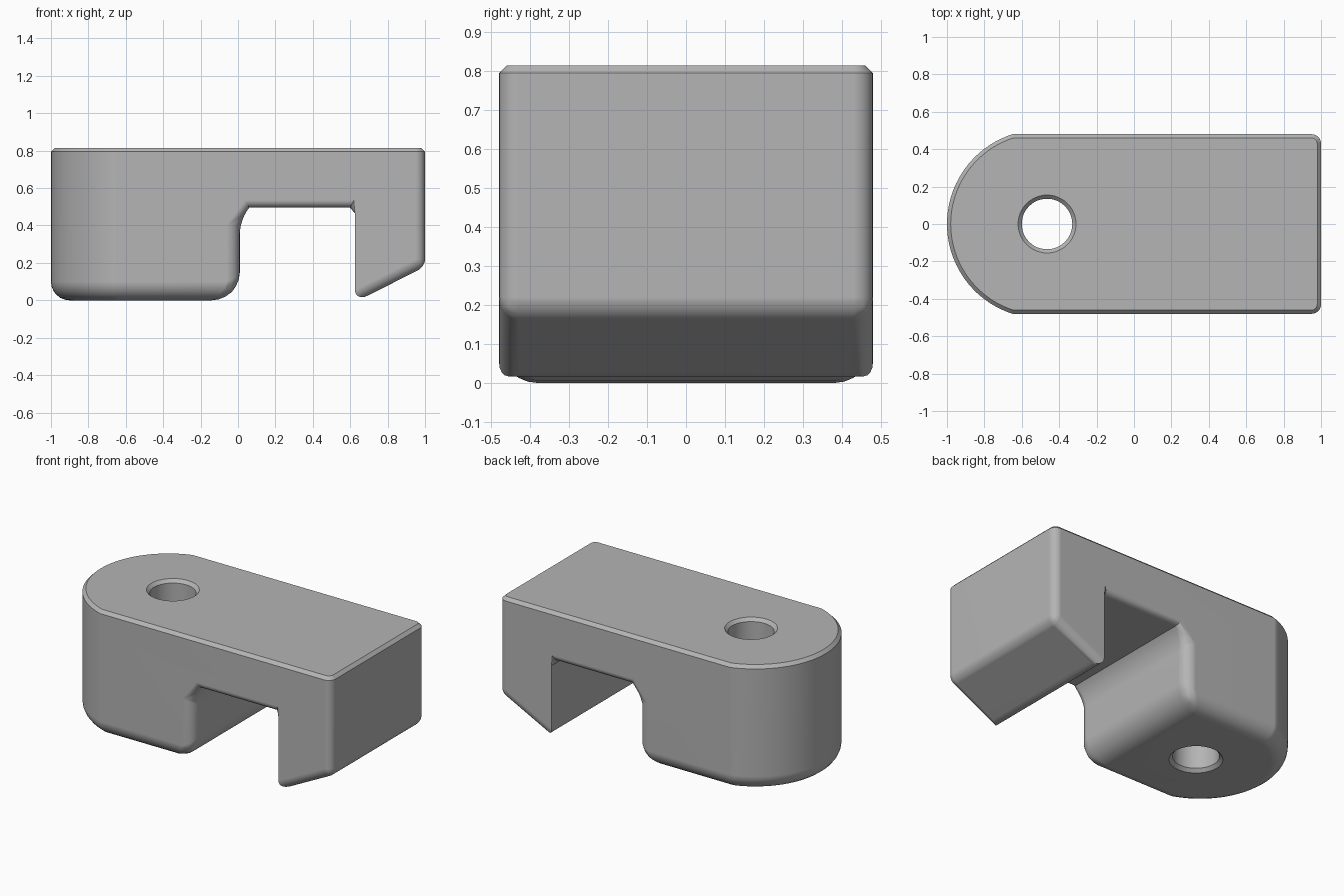
import bpy, bmesh, math

cube = bpy.data.objects.get("Cube")
if cube:
    bpy.data.objects.remove(cube, do_unlink=True)

HALF, TOP = 0.48, 0.815          # half width and height of the body
WALL, HOOK, TIP = 0.01, 0.625, -0.01   # slot wall, hook wall, hook tip height

grey = bpy.data.materials.new("plain grey")
grey.use_nodes = True
grey.diffuse_color = (0.46, 0.46, 0.46, 1)
grey.node_tree.nodes["Principled BSDF"].inputs["Base Color"].default_value = (0.46, 0.46, 0.46, 1)


def make_object(name, bm):
    bmesh.ops.recalc_face_normals(bm, faces=bm.faces)
    mesh = bpy.data.meshes.new(name)
    bm.to_mesh(mesh)
    bm.free()
    mesh.materials.append(grey)
    obj = bpy.data.objects.new(name, mesh)
    bpy.context.collection.objects.link(obj)
    return obj


def prism(name, points, move):
    bm = bmesh.new()
    face = bm.faces.new([bm.verts.new(p) for p in points])
    new = bmesh.ops.extrude_face_region(bm, geom=[face])["geom"]
    bmesh.ops.translate(bm, vec=move, verts=[v for v in new if isinstance(v, bmesh.types.BMVert)])
    return make_object(name, bm)


def apply(obj, modifier):
    bpy.ops.object.select_all(action="DESELECT")
    bpy.context.view_layer.objects.active = obj
    obj.select_set(True)
    bpy.ops.object.modifier_apply(modifier=modifier.name)


def boolean(obj, other, operation):
    mod = obj.modifiers.new("cut", "BOOLEAN")
    mod.operation, mod.solver, mod.object = operation, "EXACT", other
    apply(obj, mod)
    bpy.data.objects.remove(other, do_unlink=True)


def near(a, b):
    return abs(a - b) < 0.002


# Plan: straight sides with one arched end
radius = 0.504
centre = radius - 1
spread = math.asin(HALF / radius)
plan = [(1, -HALF, -0.2), (1, HALF, -0.2)]
for i in range(41):
    a = math.pi - spread + 2 * spread * i / 40
    plan.append((centre + radius * math.cos(a), radius * math.sin(a), -0.2))
body = prism("clamp_body", plan, (0, 0, TOP + 0.2))

# Side profile: block, chamfered slot and sloping hook
slope = (0.18 - TIP) / (1 - HOOK)
side = [(-1.2, 0), (WALL, 0), (WALL, 0.43), (0.06, 0.495), (0.6, 0.495), (HOOK, 0.465),
        (HOOK, TIP), (1.1, 0.18 + slope * 0.1), (1.1, 1), (-1.2, 1)]
profile = prism("side_profile", [(x, -0.7, z) for x, z in side], (0, 1.4, 0))
boolean(body, profile, "INTERSECT")


def rounding(a, b):
    """Fillet width for the edge between two points."""
    low = min(a.z, b.z)
    if near(a.z, TOP) and near(b.z, TOP):
        return 0
    if near(a.x, b.x) and near(a.z, b.z):              # edges across the width
        if near(a.z, 0) and near(a.x, WALL):
            return 0.15
        if near(a.z, TIP) and near(a.x, HOOK):
            return 0.08
        if near(a.x, 1):
            return 0.04
    if near(a.z, 0) and near(b.z, 0):                  # underside of the block
        return 0.1
    if near(a.x, b.x):                                 # upright edges
        if near(a.x, 1):
            return 0.05
        return 0.07 if near(a.x, WALL) else 0
    if near(abs(a.y), HALF) and near(a.y, b.y):        # slot rim and hook slope
        return 0.05 if low < 0.2 else 0.04
    return 0


# Fillets
bm = bmesh.new()
bm.from_mesh(body.data)
bmesh.ops.remove_doubles(bm, verts=bm.verts, dist=0.0005)
bmesh.ops.dissolve_limit(bm, angle_limit=0.01, verts=bm.verts, edges=bm.edges)
weight = bm.edges.layers.float.new("bevel_weight_edge")
for e in bm.edges:
    e[weight] = rounding(e.verts[0].co, e.verts[1].co) / 0.15
bm.to_mesh(body.data)
bm.free()
fillet = body.modifiers.new("fillet", "BEVEL")
fillet.limit_method, fillet.width, fillet.segments = "WEIGHT", 0.15, 6
fillet.use_clamp_overlap = False
apply(body, fillet)

# Flat chamfer round the top
bm = bmesh.new()
bm.from_mesh(body.data)
rim = [e for e in bm.edges if all(near(v.co.z, TOP) for v in e.verts)
       and any(abs(f.normal.z) < 0.5 for f in e.link_faces)]
bmesh.ops.bevel(bm, geom=rim, offset=0.02, segments=1, profile=0.5, affect="EDGES", clamp_overlap=False)
bm.to_mesh(body.data)
bm.free()

# Bolt hole with a chamfer at both ends
bm = bmesh.new()
rings = []
for r, z in [(0.185, -0.03), (0.135, 0.02), (0.135, TOP - 0.02), (0.185, TOP + 0.03)]:
    rings.append([bm.verts.new((-0.465 + r * math.cos(i * math.tau / 48),
                                r * math.sin(i * math.tau / 48), z)) for i in range(48)])
for lower, upper in zip(rings, rings[1:]):
    for i in range(48):
        j = (i + 1) % 48
        bm.faces.new((lower[i], lower[j], upper[j], upper[i]))
bm.faces.new(rings[0])
bm.faces.new(rings[-1])
boolean(body, make_object("hole_cutter", bm), "DIFFERENCE")

# Smooth curves, crisp flats
bpy.ops.object.select_all(action="DESELECT")
body.select_set(True)
bpy.context.view_layer.objects.active = body
bpy.ops.object.shade_smooth_by_angle(angle=math.radians(30))
normals = body.modifiers.new("normals", "WEIGHTED_NORMAL")
normals.keep_sharp = True
